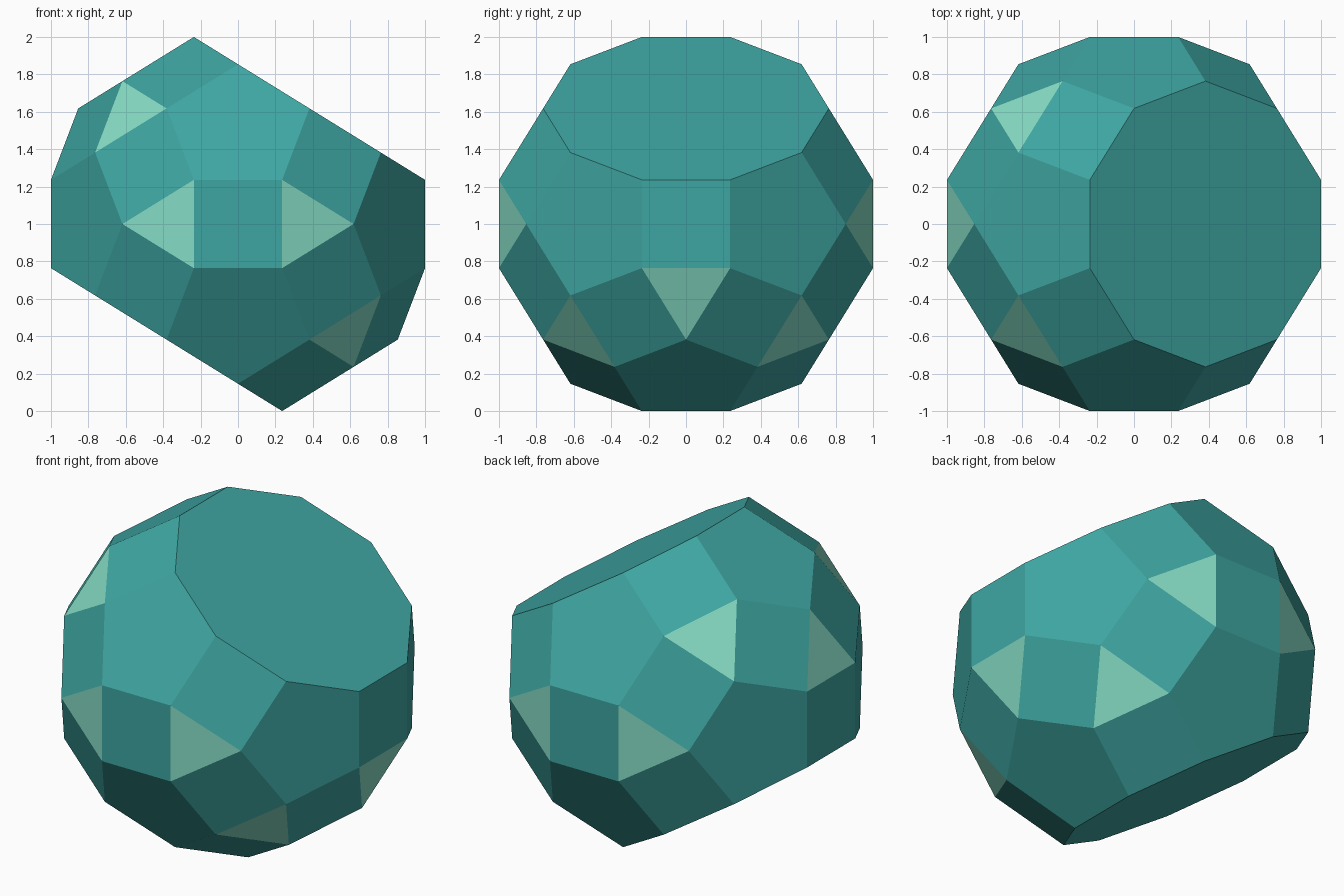
import bpy, bmesh, math
from itertools import product
from mathutils import Vector

if "Cube" in bpy.data.objects:
    bpy.data.objects.remove(bpy.data.objects["Cube"])

PHI = (1 + math.sqrt(5)) / 2
SCALE = 1 / PHI ** 3


def material(name, rgb):
    mat = bpy.data.materials.new(name)
    mat.diffuse_color = (*rgb, 1)
    mat.use_nodes = True
    mat.node_tree.nodes["Principled BSDF"].inputs["Base Color"].default_value = mat.diffuse_color
    return mat


# Corner points: sign changes and cyclic shifts of three seed points
seeds = [(1, 1, PHI ** 3), (PHI ** 2, PHI, 2 * PHI), (2 + PHI, 0, PHI ** 2)]
points = set()
for seed in seeds:
    for shift in range(3):
        p = seed[shift:] + seed[:shift]
        for signs in product((-1, 1), repeat=3):
            points.add(tuple(c * s + 0.0 for c, s in zip(p, signs)))

# Slice off two opposite caps, leaving ten-sided flats
points = [p for p in sorted(points) if abs(p[0] + PHI * p[2]) < 6.5]

# Wrap the corners in a solid and merge flat regions into single faces
bm = bmesh.new()
for p in points:
    bm.verts.new(Vector(p) * SCALE + Vector((0, 0, 1)))
bmesh.ops.convex_hull(bm, input=bm.verts[:])
bmesh.ops.dissolve_limit(bm, angle_limit=math.radians(2),
                         verts=bm.verts[:], edges=bm.edges[:])
bmesh.ops.recalc_face_normals(bm, faces=bm.faces[:])

# Triangles are pale, all other facets are teal
for face in bm.faces:
    face.material_index = 1 if len(face.verts) == 3 else 0
    face.smooth = False

mesh = bpy.data.meshes.new("faceted_solid")
bm.to_mesh(mesh)
bm.free()
mesh.materials.append(material("teal", (0.048, 0.381, 0.361)))
mesh.materials.append(material("pale_mint", (0.238, 0.716, 0.558)))
bpy.context.collection.objects.link(bpy.data.objects.new("faceted_solid", mesh))
